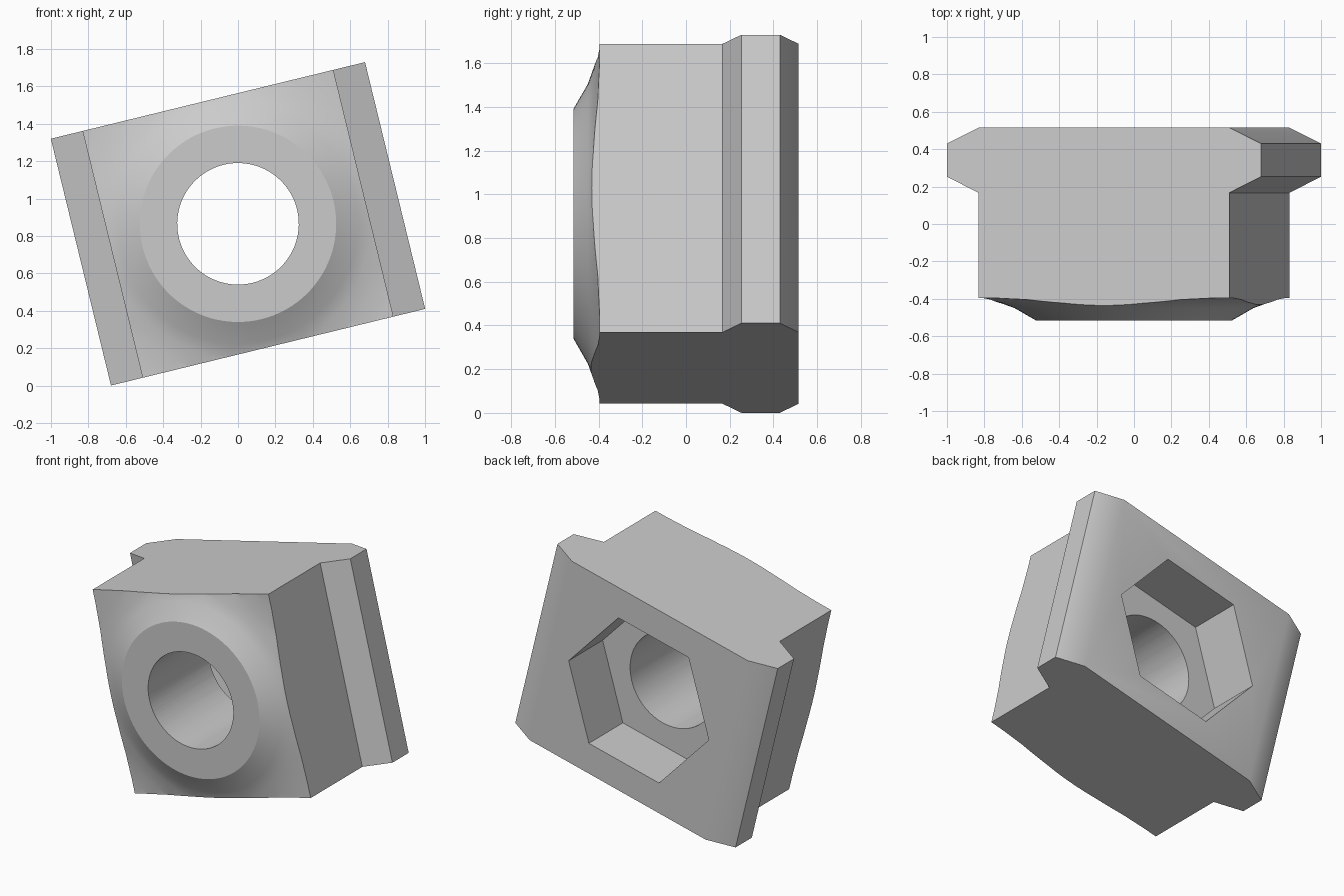
import bpy, bmesh, math
from mathutils import Matrix, Vector

if "Cube" in bpy.data.objects:
    bpy.data.objects.remove(bpy.data.objects["Cube"], do_unlink=True)

# The whole nut is tilted about its bore axis (y)
PLACE = Matrix.Translation((0, 0, 0.865)) @ Matrix.Rotation(math.radians(-13.7), 4, 'Y')
HALF_LENGTH = 0.679
BACK = 0.515

steel = bpy.data.materials.new("grey steel")
steel.use_nodes = True
grey = (0.6, 0.6, 0.6, 1)
steel.diffuse_color = grey
steel.node_tree.nodes["Principled BSDF"].inputs["Base Color"].default_value = grey


def make_object(name, bm, helper=False):
    bmesh.ops.recalc_face_normals(bm, faces=bm.faces[:])
    mesh = bpy.data.meshes.new(name)
    bm.to_mesh(mesh)
    bm.free()
    mesh.materials.append(steel)
    obj = bpy.data.objects.new(name, mesh)
    bpy.context.collection.objects.link(obj)
    obj.matrix_world = PLACE
    obj.hide_render = helper
    return obj


def extrude(points, direction):
    bm = bmesh.new()
    face = bm.faces.new([bm.verts.new(p) for p in points])
    new = bmesh.ops.extrude_face_region(bm, geom=[face])["geom"]
    bmesh.ops.translate(bm, vec=direction,
                        verts=[g for g in new if isinstance(g, bmesh.types.BMVert)])
    return bm


def prism(sides, radius, y0, y1):
    ring = [(radius * math.cos(math.tau * i / sides), y0,
             radius * math.sin(math.tau * i / sides)) for i in range(sides)]
    return extrude(ring, Vector((0, y1 - y0, 0)))


# Body: T-shaped section with chamfered flanges
half = [(0.69, -0.6), (0.69, 0.167), (0.8645, 0.253), (0.8645, 0.43), (0.69, BACK)]
section = half + [(-x, y) for x, y in reversed(half)]
nut = make_object("slot_nut", extrude([(x, y, -HALF_LENGTH) for x, y in section],
                                      Vector((0, 0, 2 * HALF_LENGTH))))

# Turned front: flat ring with a hollow flare out to the corners
flare = [(0, -BACK), (0.525, -BACK), (0.64, -0.449), (0.71, -0.424), (0.8, -0.404),
         (0.9, -0.396), (1.2, -0.395), (1.2, 1), (0, 1)]
bm = bmesh.new()
verts = [bm.verts.new((r, y, 0)) for r, y in flare]
edges = [bm.edges.new(pair) for pair in zip(verts, verts[1:])]
bmesh.ops.spin(bm, geom=verts + edges, cent=(0, 0, 0), axis=(0, 1, 0),
               angle=math.tau, steps=96, use_merge=True)
bmesh.ops.remove_doubles(bm, verts=bm.verts[:], dist=0.0001)
turning = make_object("turned_front_cutter", bm, True)

# Bore and hexagonal pocket
bore = make_object("bore_cutter", prism(72, 0.325, -0.9, 0.9), True)
pocket = make_object("hex_pocket_cutter", prism(6, 0.55, BACK - 0.37, 0.9), True)

bpy.context.view_layer.objects.active = nut
nut.select_set(True)
for cutter, operation in ((turning, 'INTERSECT'), (bore, 'DIFFERENCE'), (pocket, 'DIFFERENCE')):
    mod = nut.modifiers.new(cutter.name, 'BOOLEAN')
    mod.operation = operation
    mod.solver = 'EXACT'
    mod.object = cutter
    bpy.ops.object.modifier_apply(modifier=mod.name)
    bpy.data.objects.remove(cutter, do_unlink=True)

# Soft shading over the flare and shallow chamfers, crisp edges elsewhere
bpy.ops.object.select_all(action='DESELECT')
nut.select_set(True)
bpy.ops.object.shade_smooth_by_angle(angle=math.radians(28))
weighted = nut.modifiers.new("weighted_normals", 'WEIGHTED_NORMAL')
weighted.keep_sharp = True
